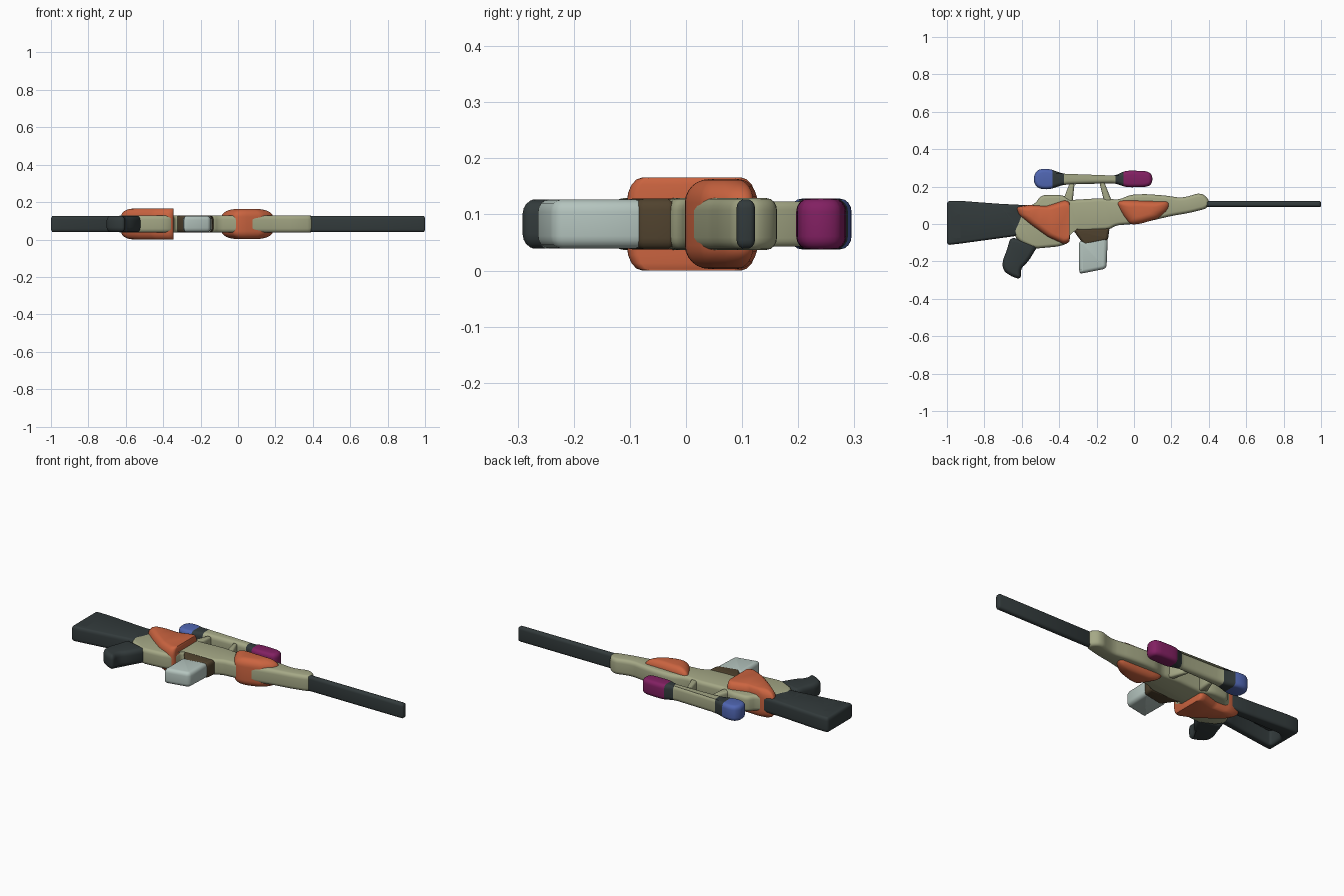
import bpy, bmesh, math
from mathutils import Vector

if "Cube" in bpy.data.objects:
    bpy.data.objects.remove(bpy.data.objects["Cube"])

MID = 0.083  # mid plane of the flat-lying model


def mat(name, r, g, b):
    m = bpy.data.materials.new(name)
    lin = [((c / 255 + 0.055) / 1.055) ** 2.4 for c in (r, g, b)]
    m.diffuse_color = (*lin, 1)
    m.use_nodes = True
    m.node_tree.nodes["Principled BSDF"].inputs["Base Color"].default_value = m.diffuse_color
    return m


KHAKI = mat("khaki", 165, 168, 134)
DARK = mat("charcoal", 50, 58, 59)
ORANGE = mat("burnt orange", 203, 100, 64)
BLUE = mat("lens blue", 80, 102, 178)
MAGENTA = mat("magenta", 130, 32, 98)
GREY = mat("pale grey", 180, 196, 190)
BROWN = mat("brown", 80, 66, 46)


def rounded(pts, cut):
    # corner cutting with a limited distance, so that extents are kept
    pts = [Vector(p) for p in pts]
    for limit in (cut, cut * 0.4):
        out = []
        for i, p in enumerate(pts):
            for q in (pts[i - 1], pts[(i + 1) % len(pts)]):
                d = q - p
                out.append(p + d.normalized() * min(limit, d.length * 0.3))
        pts = out
    if sum(pts[i - 1].cross(pts[i]) for i in range(len(pts))) < 0:
        pts.reverse()
    return pts


def inset(pts, dist):
    out = []
    for i, p in enumerate(pts):
        a = (p - pts[i - 1]).normalized()
        b = (pts[(i + 1) % len(pts)] - p).normalized()
        n = Vector((-a.y - b.y, a.x + b.x)).normalized()
        out.append(p + n * dist)
    return out


def slab(name, pts, mats, half=0.045, rx=0.016, rz=0.02, cut=0.014,
         cuts=(), dome=None, steps=4):
    """Rounded slab. dome=(centre, top scale) shrinks rings to a point instead of insetting."""
    base = rounded(pts, cut)
    rings = []
    for k in range(steps + 1):
        a = math.pi / 2 * k / steps
        t = 1 - math.cos(a)
        if dome:
            c = Vector(dome[0])
            ring = [c + (p - c) * (1 - t * (1 - dome[1])) for p in base]
        else:
            ring = inset(base, rx * t)
        rings.append((ring, half - rz + rz * math.sin(a)))
    levels = [(r, MID - z) for r, z in reversed(rings)] + [(r, MID + z) for r, z in rings]
    bm = bmesh.new()
    vs = [[bm.verts.new((p.x, p.y, z)) for p in r] for r, z in levels]
    n = len(base)
    for lo, hi in zip(vs, vs[1:]):
        for i in range(n):
            j = (i + 1) % n
            bm.faces.new((lo[i], lo[j], hi[j], hi[i]))
    caps = [bm.faces.new(vs[-1]), bm.faces.new(list(reversed(vs[0])))]
    bmesh.ops.triangulate(bm, faces=caps)
    for x in cuts:
        bmesh.ops.bisect_plane(bm, geom=bm.verts[:] + bm.edges[:] + bm.faces[:],
                               plane_co=(x, 0, 0), plane_no=(1, 0, 0))
    for f in bm.faces:
        x = f.calc_center_median().x
        f.material_index = sum(x > c for c in cuts)
    me = bpy.data.meshes.new(name)
    bm.to_mesh(me)
    bm.free()
    for m in mats:
        me.materials.append(m)
    ob = bpy.data.objects.new(name, me)
    bpy.context.collection.objects.link(ob)
    bpy.ops.object.select_all(action='DESELECT')
    ob.select_set(True)
    bpy.context.view_layer.objects.active = ob
    bpy.ops.object.shade_smooth_by_angle(angle=math.radians(40))
    return ob


# main body
slab("body", [(.405, .11), (.39, .147), (.35, .167), (.30, .15), (.25, .14), (.16, .153),
              (.06, .16), (-.02, .156), (-.08, .13), (-.18, .138), (-.34, .128), (-.36, .145),
              (-.40, .157), (-.50, .153), (-.53, .105), (-.60, .09), (-.62, .02), (-.65, -.04),
              (-.62, -.09), (-.53, -.132), (-.40, -.12), (-.345, -.10), (-.34, -.03),
              (-.28, -.04), (-.13, -.03), (-.10, -.008), (.03, .003), (.2, .043),
              (.30, .06), (.39, .083)], [KHAKI], half=0.046, rx=0.018, rz=0.022)

# barrel
slab("barrel", [(.38, .09), (.38, .123), (1, .123), (1, .09)], [DARK],
     half=0.044, rx=0.014, rz=0.016, cut=0.006)

# open frame stock
slab("stock", [(-.56, .10), (-.72, .108), (-.92, .123), (-1, .123), (-1, -.113), (-.93, -.105),
               (-.60, -.06), (-.60, -.01), (-.70, -.03), (-.965, -.066), (-.962, .02),
               (-.93, .046), (-.70, .048), (-.56, .045)], [DARK], half=0.044, rx=0.013, cut=0.01)

# pistol grip
slab("grip", [(-.66, -.07), (-.51, -.11), (-.565, -.20), (-.607, -.24), (-.602, -.295),
              (-.645, -.286), (-.70, -.25), (-.704, -.20), (-.68, -.14)], [DARK],
     half=0.0435, rx=0.022, rz=0.026)

# raised rear panel, steep on its front edge
slab("rear_panel", [(-.63, .09), (-.56, .102), (-.47, .096), (-.37, .128), (-.344, .12),
                    (-.344, -.098), (-.375, -.108), (-.46, -.07), (-.55, -.005), (-.617, .05)],
     [ORANGE], half=0.083, rz=0.045, dome=((-.344, .01), .76), cut=0.008)

# domed front panel
slab("front_panel", [(-.095, .118), (-.05, .128), (.08, .123), (.19, .12), (.185, .08),
                     (.13, .03), (.03, .0), (-.02, -.003), (-.06, .05)],
     [ORANGE], half=0.08, rz=0.042, dome=((.045, .07), .4), cut=0.012, steps=6)

# magazine well and magazine
slab("magazine_well", [(-.335, -.02), (-.13, -.02), (-.14, -.088), (-.265, -.115)],
     [BROWN], half=0.045, cut=0.008)
slab("magazine", [(-.295, -.09), (-.14, -.07), (-.147, -.238), (-.28, -.265), (-.293, -.262)],
     [GREY], half=0.0435, rx=0.02, rz=0.022, cut=0.012)

# scope: eyepiece, neck, tube, neck, front lens
slab("scope", [(-.537, .24), (-.53, .273), (-.505, .295), (-.45, .295), (-.40, .275),
               (-.35, .265), (-.10, .258), (-.06, .28), (-.03, .286), (.07, .283), (.098, .265),
               (.098, .215), (.07, .198), (-.03, .196), (-.06, .202), (-.10, .218),
               (-.30, .213), (-.37, .21), (-.40, .203), (-.45, .185), (-.505, .187),
               (-.53, .208)], [BLUE, DARK, KHAKI, DARK, MAGENTA],
     half=0.045, rx=0.02, rz=0.023, cuts=(-.435, -.375, -.10, -.055))

# scope mounts
for name, pts in (("rear_mount", [(-.39, .10), (-.345, .215), (-.318, .215), (-.33, .10)]),
                  ("front_mount", [(-.155, .10), (-.185, .222), (-.158, .222), (-.11, .10)])):
    slab(name, pts, [KHAKI], half=0.04, rx=0.01, rz=0.015, cut=0.006)
